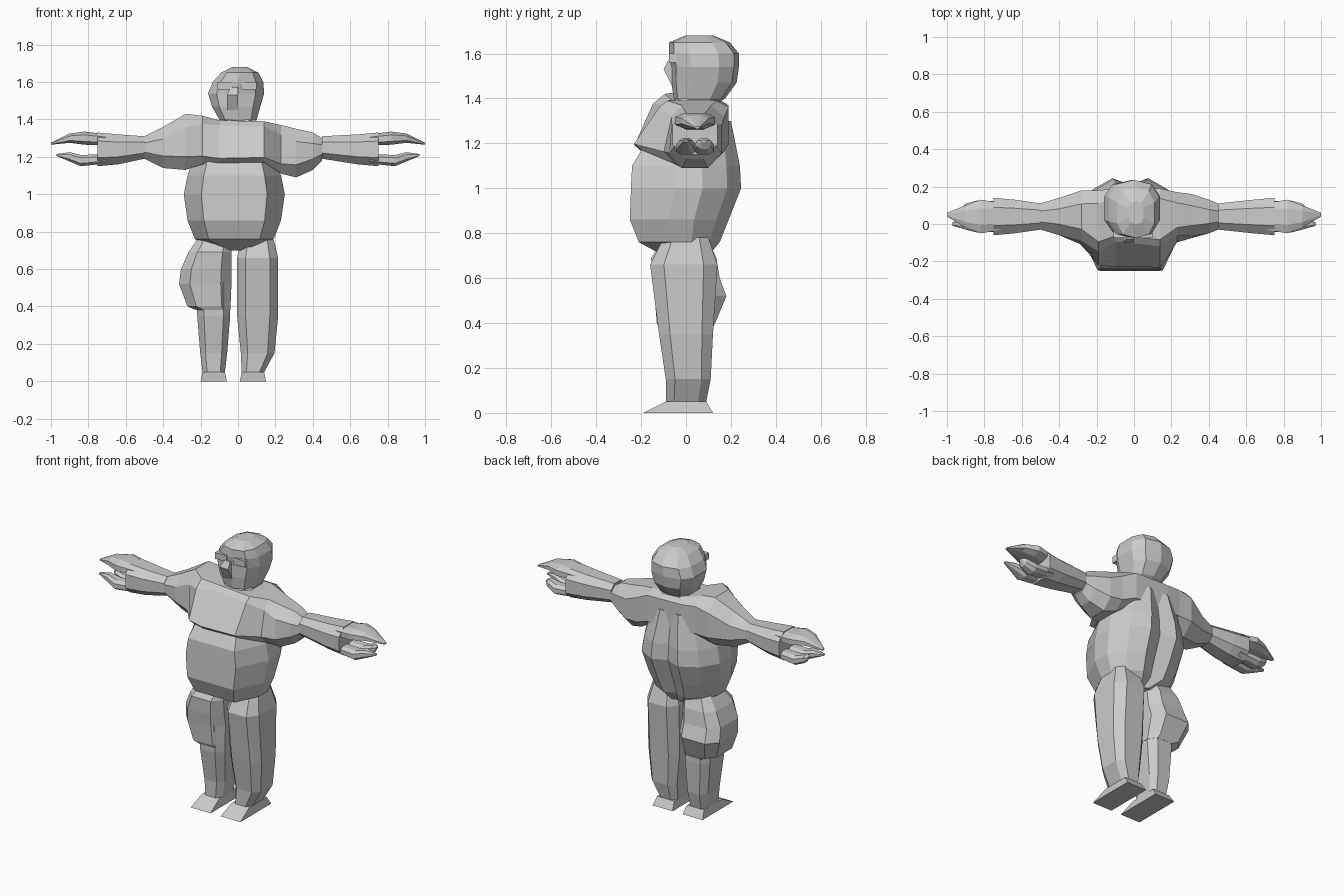
import bpy, bmesh
from math import cos, sin, pi, copysign

cube = bpy.data.objects.get("Cube")
if cube:
    bpy.data.objects.remove(cube, do_unlink=True)

# One flat colour for the whole figure
grey = bpy.data.materials.new("light grey")
grey.use_nodes = True
tone = (.6, .6, .6, 1)
grey.diffuse_color = tone
shader = grey.node_tree.nodes["Principled BSDF"]
shader.inputs["Base Color"].default_value = tone


def unit_ring(sides, power):
    """Polygon filling a unit square; a lower power makes it boxier."""
    def push(value):
        return copysign(abs(value / cos(pi / sides)) ** power, value)
    angles = [pi * (2 * i + 1) / sides for i in range(sides)]
    return [(push(cos(angle)), push(sin(angle))) for angle in angles]


def loft(name, rings):
    """Skin a list of equal rings and cap both ends."""
    bm = bmesh.new()
    loops = [[bm.verts.new(point) for point in ring] for ring in rings]
    for lower, upper in zip(loops, loops[1:]):
        for i in range(len(lower)):
            bm.faces.new((lower[i - 1], lower[i], upper[i], upper[i - 1]))
    bm.faces.new(loops[0])
    bm.faces.new(loops[-1])
    bmesh.ops.recalc_face_normals(bm, faces=bm.faces)
    mesh = bpy.data.meshes.new(name)
    bm.to_mesh(mesh)
    bm.free()
    mesh.materials.append(grey)
    part = bpy.data.objects.new(name, mesh)
    bpy.context.collection.objects.link(part)


def stack(name, rows, shape):
    """Loft upward; each row is height, x centre, half width, y centre, half depth."""
    loft(name, [[(x + u * width, y + v * depth, z) for u, v in shape]
                for z, x, width, y, depth in rows])


def span(name, rows, side):
    """Loft sideways; each row is reach, y centre, half depth, z centre, half height."""
    loft(name, [[(side * x, y + u * depth, z + v * height) for u, v in unit_ring(8, .8)]
                for x, y, depth, z, height in rows])


def chest_ring(x, y, depth, z, height):
    """Section that grows boxier and leans back at the top towards the middle."""
    lean = max(0, 1.1 - 3 * abs(x))
    points = []
    for u, v in unit_ring(8, max(.3, 1 - lean)):
        if u < 0:
            u *= 1 - lean * (v + 1) / 2
        points.append((x, y + u * depth, z + v * height))
    return points


BOX = unit_ring(4, 1)
LIMB = unit_ring(8, .6)

# Belly: flat front panel, narrow back with a groove along the spine
flank = [(.65, -1), (1, -.2), (1, .3), (.75, .75), (.35, 1)]
stack("belly", [
    (.7, 0, .08, 0, .1),
    (.76, -.02, .21, -.03, .18),
    (.86, -.02, .25, -.03, .22),
    (1, -.02, .27, 0, .245),
    (1.1, -.02, .25, 0, .24),
    (1.3, -.02, .18, .04, .16),
], flank + [(0, .85)] + [(-u, v) for u, v in reversed(flank)])

# Chest, shoulders and upper arms
loft("chest_and_shoulders", [
    chest_ring(-.5, .04, .07, 1.25, .06),
    chest_ring(-.4, .04, .1, 1.25, .11),
    chest_ring(-.28, .03, .15, 1.28, .15),
    chest_ring(-.19, -.03, .21, 1.29, .13),
    chest_ring(-.1, -.03, .22, 1.28, .115),
    chest_ring(.14, -.03, .22, 1.28, .11),
    chest_ring(.23, .03, .14, 1.24, .13),
    chest_ring(.31, .04, .12, 1.22, .13),
    chest_ring(.4, .04, .09, 1.23, .1),
    chest_ring(.45, .04, .07, 1.24, .06),
])

# Forearms and cupped hands
for label, side, elbow in (("right", -1, .5), ("left", 1, .45)):
    span(label + "_forearm", [
        (elbow, .04, .07, 1.25, .06),
        (.64, .04, .09, 1.24, .08),
        (.75, .04, .1, 1.24, .09),
    ], side)
    span(label + "_upper_fingers", [
        (.7, .04, .07, 1.29, .03),
        (.82, .04, .09, 1.3, .035),
        (.9, .04, .06, 1.3, .025),
        (1, .05, .01, 1.27, .005),
    ], side)
    for place, y, tip in (("front", 0, .97), ("back", .08, .92)):
        span(f"{label}_{place}_lower_finger", [
            (.7, y, .04, 1.19, .025),
            (.84, y, .045, 1.18, .03),
            (.9, y, .03, 1.2, .025),
            (tip, y, .01, 1.21, .005),
        ], side)

# Neck with a sloping collar
stack("neck", [
    (1.33, 0, .14, .04, .13),
    (1.39, 0, .1, .05, .1),
    (1.43, 0, .07, .06, .08),
], LIMB)

# Head, with its crown leaning to the left
stack("head", [
    (1.37, .01, .07, .04, .08),
    (1.4, 0, .1, .06, .11),
    (1.47, -.01, .13, .08, .14),
    (1.54, -.01, .15, .085, .145),
    (1.6, 0, .135, .08, .15),
    (1.65, .01, .1, .06, .13),
    (1.68, .01, .04, .06, .06),
], unit_ring(10, .75))

# Nose and brows
stack("nose", [
    (1.45, -.03, .03, 0, .06),
    (1.53, -.03, .03, 0, .1),
    (1.57, -.02, .02, 0, .08),
], BOX)
for label, x in (("right", -.07), ("left", .06)):
    stack(label + "_brow", [
        (1.56, x, .04, 0, .075),
        (1.6, x, .04, 0, .075),
    ], BOX)

# Legs on wedge feet; the right one is slimmer
for label, x, heel, girth in (("right", -.13, -.13, .8), ("left", .105, .08, 1)):
    stack(label + "_leg", [
        (.78, x, .08 * girth, 0, .1 * girth),
        (.66, x, .11 * girth, -.01, .15 * girth),
        (.35, x, .11 * girth, 0, .12),
        (.15, x, .09 * girth, .01, .1),
        (.05, heel, .06, 0, .09),
    ], LIMB)
    stack(label + "_foot", [
        (0, heel, .07, -.035, .155),
        (.05, heel, .06, 0, .09),
    ], BOX)

# Bulging right thigh
stack("right_thigh", [
    (.77, -.12, .09, 0, .1),
    (.69, -.15, .115, -.01, .145),
    (.6, -.17, .135, 0, .15),
    (.52, -.175, .14, .02, .16),
    (.4, -.155, .115, 0, .13),
    (.38, -.13, .09, 0, .12),
], LIMB)
